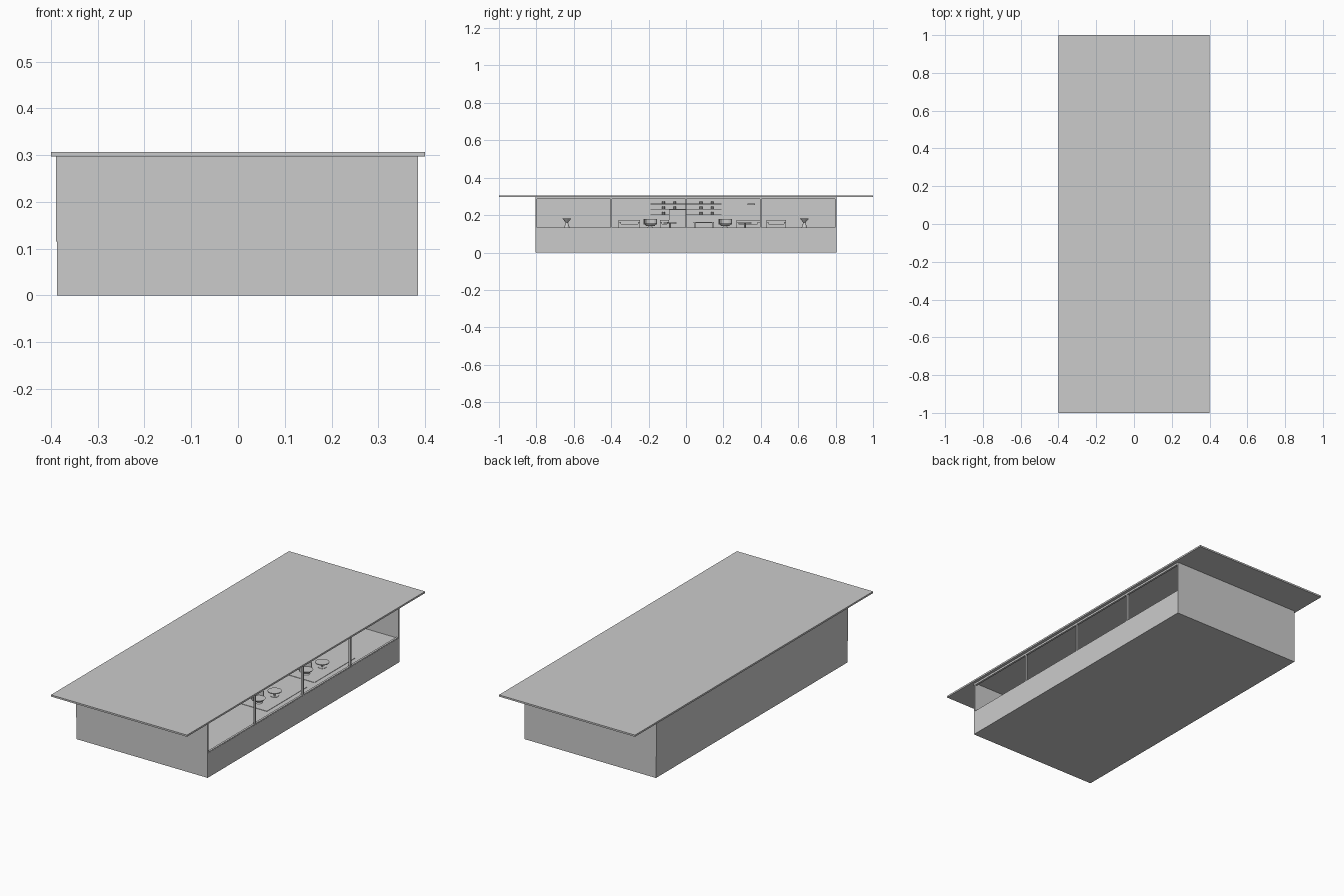
import bpy
import math

if "Cube" in bpy.data.objects:
    bpy.data.objects.remove(bpy.data.objects["Cube"])

grey = bpy.data.materials.new("plain_grey")
grey.diffuse_color = (0.6, 0.6, 0.6, 1)
grey.use_nodes = True
grey.node_tree.nodes["Principled BSDF"].inputs["Base Color"].default_value = grey.diffuse_color


def finish(name):
    ob = bpy.context.object
    ob.name = name
    ob.data.materials.append(grey)
    return ob


def box(name, x0, x1, y0, y1, z0, z1):
    bpy.ops.mesh.primitive_cube_add(size=1, location=((x0 + x1) / 2, (y0 + y1) / 2, (z0 + z1) / 2))
    ob = finish(name)
    ob.scale = (x1 - x0, y1 - y0, z1 - z0)
    return ob


def cone(name, x, y, z0, z1, r0, r1, sides=20):
    bpy.ops.mesh.primitive_cone_add(vertices=sides, radius1=r0, radius2=r1, depth=z1 - z0,
                                    location=(x, y, (z0 + z1) / 2))
    ob = finish(name)
    bpy.ops.object.shade_smooth_by_angle(angle=math.radians(35))
    return ob


FLOOR = 0.13
X0, X1, Y = -0.387, 0.385, 0.805

# Plinth, floor and flat overhanging roof
box("plinth", X0, X1, -Y, Y, 0, 0.115)
box("floor_slab", X0 + 0.005, X1, -Y + 0.005, Y - 0.005, 0.115, FLOOR)
box("roof", -0.4, 0.4, -1, 1, 0.297, 0.306)

# Closed back wall and end walls
box("back_wall", X0 - 0.002, X0 + 0.010, -Y, Y, 0.115, 0.297)
for s, n in ((-1, "front"), (1, "rear")):
    a, b = sorted((s * Y, s * (Y - 0.008)))
    box(n + "_end_wall", X0, X1, a, b, 0.115, 0.297)

# Window frame on the open side
box("window_head", X1 - 0.012, X1 - 0.001, -Y + 0.008, Y - 0.008, 0.287, 0.297)
box("window_sill", X1 - 0.012, X1 - 0.001, -Y + 0.008, Y - 0.008, FLOOR, 0.134)
for y in (-0.4, 0, 0.4):
    box("window_post", X1 - 0.012, X1 - 0.001, y - 0.004, y + 0.004, FLOOR, 0.297)


# Sofa built from seat, back and two arms, facing the window
def sofa(x, y0, y1, h=0.045):
    box("sofa_seat", x - 0.03, x + 0.035, y0, y1, FLOOR + 0.005, FLOOR + h * 0.5)
    box("sofa_back", x - 0.04, x - 0.025, y0, y1, FLOOR + 0.005, FLOOR + h)
    for a in (y0, y1 - 0.012):
        box("sofa_arm", x - 0.03, x + 0.035, a, a + 0.012, FLOOR, FLOOR + h * 0.75)


for y0, y1 in ((-0.36, -0.245), (-0.14, -0.09), (0.27, 0.395), (0.43, 0.535)):
    sofa(-0.05, y0, y1)


# Seating group near the window: rug, tub chair and round table
def seating(y):
    box("rug", 0.15, 0.345, y - 0.06, y + 0.28, FLOOR, FLOOR + 0.002)
    cone("tub_chair_foot", 0.255, y, FLOOR, FLOOR + 0.012, 0.02, 0.008)
    cone("tub_chair_seat", 0.255, y, FLOOR + 0.012, FLOOR + 0.025, 0.022, 0.034)
    # Curved backrest from short panels around the rear half
    for i in range(9):
        a = math.radians(90 + i * 22.5)
        p = box("tub_chair_back", -0.002, 0.002, -0.007, 0.007, FLOOR + 0.02, FLOOR + 0.05)
        p.location.x = 0.255 + 0.034 * math.cos(a)
        p.location.y = y + 0.034 * math.sin(a)
        p.rotation_euler.z = a
    ty = y + 0.105
    cone("table_foot", 0.275, ty, FLOOR, FLOOR + 0.004, 0.02, 0.02)
    cone("table_stem", 0.275, ty, FLOOR + 0.004, FLOOR + 0.026, 0.005, 0.005, 10)
    cone("table_top", 0.275, ty, FLOOR + 0.026, FLOOR + 0.03, 0.034, 0.034)


for y in (-0.19, 0.21):
    seating(y)

# Flared planters in the end rooms
for y in (-0.637, 0.633):
    cone("planter_base", 0, y, FLOOR, FLOOR + 0.03, 0.016, 0.006)
    cone("planter_bowl", 0, y, FLOOR + 0.03, FLOOR + 0.052, 0.006, 0.024)

# Counter block and long table in the middle
box("counter", -0.34, -0.28, -0.09, 0, FLOOR, 0.23)
box("long_table_top", -0.12, -0.02, 0.04, 0.15, 0.157, 0.162)
for x in (-0.115, -0.03):
    for y in (0.044, 0.14):
        box("long_table_leg", x, x + 0.006, y, y + 0.006, FLOOR, 0.157)

# Wall shelves with small jars
for z in (0.2, 0.23, 0.257):
    box("wall_shelf", X0 + 0.01, -0.34, -0.19, 0.19, z, z + 0.004)
    for y in (-0.12, -0.06, 0.08, 0.14):
        cone("shelf_jar", -0.358, y, z + 0.004, z + 0.016, 0.007, 0.007, 10)
box("wall_ledge", X0 + 0.01, -0.345, 0.33, 0.37, 0.255, 0.261)
